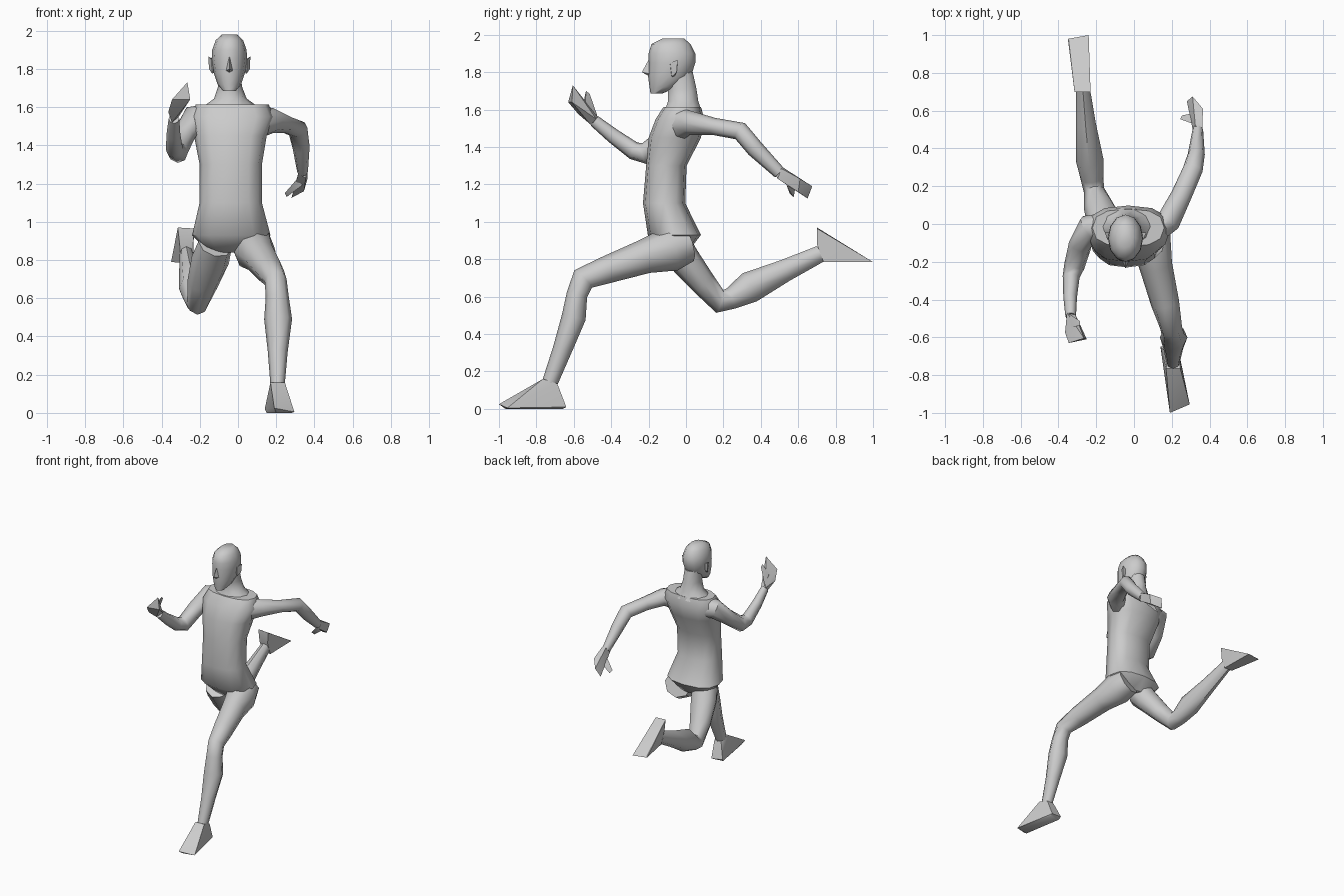
import bpy, bmesh, math
from mathutils import Vector


def finish(bm, name, angle=50):
    bmesh.ops.recalc_face_normals(bm, faces=bm.faces)
    me = bpy.data.meshes.new(name)
    bm.to_mesh(me)
    bm.free()
    ob = bpy.data.objects.new(name, me)
    bpy.context.collection.objects.link(ob)
    bpy.ops.object.select_all(action='DESELECT')
    ob.select_set(True)
    bpy.context.view_layer.objects.active = ob
    bpy.ops.object.shade_smooth_by_angle(angle=math.radians(angle))
    return ob


def loft(name, rings, sides=8, level=False, power=1.0):
    """Rings are (x, y, z, half width, half depth); level keeps them horizontal."""
    bm = bmesh.new()
    pts = [Vector(r[:3]) for r in rings]
    loops = []
    for i, (c, r) in enumerate(zip(pts, rings)):
        if level:
            u, v = Vector((1, 0, 0)), Vector((0, 1, 0))
        else:
            t = Vector()
            if i > 0:
                t += (c - pts[i - 1]).normalized()
            if i < len(pts) - 1:
                t += (pts[i + 1] - c).normalized()
            t.normalize()
            u = Vector((1, 0, 0))
            u = (u - t * u.dot(t)).normalized()
            v = t.cross(u)
        loop = []
        for k in range(sides):
            a = 2 * math.pi * k / sides
            ca, sa = math.cos(a), math.sin(a)
            ca = math.copysign(abs(ca) ** power, ca)
            sa = math.copysign(abs(sa) ** power, sa)
            loop.append(bm.verts.new(c + u * r[3] * ca + v * r[4] * sa))
        loops.append(loop)
    for a, b in zip(loops, loops[1:]):
        for k in range(sides):
            j = (k + 1) % sides
            bm.faces.new((a[k], a[j], b[j], b[k]))
    bm.faces.new(loops[0][::-1])
    bm.faces.new(loops[-1])
    return finish(bm, name)


def hull(name, points, angle=30):
    bm = bmesh.new()
    for p in points:
        bm.verts.new(p)
    bmesh.ops.convex_hull(bm, input=bm.verts)
    return finish(bm, name, angle)


# Torso with shoulders and neck
loft("torso", [
    (-.04, -.05, .84, .11, .06), (-.035, -.062, .93, .205, .142),
    (-.038, -.117, 1.10, .163, .113), (-.038, -.105, 1.30, .163, .108),
    (-.04, -.06, 1.45, .19, .14), (-.03, -.032, 1.55, .22, .13),
    (-.03, -.02, 1.615, .19, .10)], 12, True, .8)
loft("neck", [
    (-.038, -.015, 1.59, .16, .105), (-.04, -.015, 1.645, .085, .085),
    (-.042, -.02, 1.71, .062, .08), (-.045, -.04, 1.80, .062, .08)], 10, True)

# Head, nose and ears
HX = -.045
loft("head", [
    (HX, -.16, 1.685, .033, .03), (HX, -.12, 1.72, .062, .075),
    (HX, -.088, 1.78, .082, .115), (HX, -.075, 1.85, .093, .125),
    (HX, -.075, 1.90, .09, .125), (HX, -.08, 1.95, .072, .105),
    (HX, -.068, 1.98, .04, .058)], 12, True)
hull("nose", [(HX, -.198, 1.87), (HX - .02, -.19, 1.79), (HX + .02, -.19, 1.79),
              (HX, -.236, 1.80), (HX, -.19, 1.775)])
for s, side in ((-1, "right"), (1, "left")):
    hull(side + "_ear", [(HX + s * dx, y, z) for dx, y, z in (
        (.08, -.085, 1.84), (.08, -.06, 1.78), (.085, -.08, 1.80),
        (.095, -.085, 1.85), (.11, -.045, 1.865), (.107, -.05, 1.80),
        (.09, -.075, 1.775), (.085, -.045, 1.85))])

# Forward leg
loft("forward_leg", [
    (.06, .01, .885, .10, .10), (.085, -.08, .855, .11, .12),
    (.115, -.22, .815, .088, .092), (.165, -.42, .745, .075, .074),
    (.197, -.55, .695, .058, .066), (.205, -.583, .61, .06, .056),
    (.21, -.60, .49, .073, .065), (.208, -.66, .32, .052, .052),
    (.207, -.728, .14, .037, .042)])
hull("forward_foot", [
    (.17, -.765, .16), (.245, -.765, .16), (.18, -.688, .135), (.237, -.688, .135),
    (.14, -.65, .02), (.23, -.64, .01), (.15, -.67, 0), (.225, -.66, 0),
    (.19, -1.0, .025), (.295, -.955, .005), (.20, -.965, 0), (.28, -.94, 0)])

# Trailing leg
loft("trailing_leg", [
    (-.12, -.07, .88, .09, .10), (-.145, -.01, .80, .10, .085),
    (-.185, .09, .675, .082, .069), (-.212, .18, .575, .055, .064),
    (-.222, .24, .59, .06, .058), (-.235, .34, .65, .073, .084),
    (-.255, .53, .74, .053, .06), (-.27, .72, .83, .036, .045)])
hull("trailing_foot", [
    (-.315, .70, .97), (-.23, .70, .965), (-.35, .98, .79), (-.24, 1.0, .785),
    (-.345, .97, .80), (-.30, .735, .785), (-.235, .735, .785),
    (-.305, .70, .88), (-.235, .70, .88)])

# Arm swung back, with hand
loft("back_arm", [
    (.10, -.04, 1.52, .07, .09), (.185, .02, 1.53, .065, .065),
    (.25, .15, 1.51, .055, .046), (.312, .29, 1.485, .053, .05),
    (.33, .37, 1.39, .045, .047), (.338, .50, 1.262, .028, .034)])
hull("back_hand", [
    (.315, .48, 1.25), (.362, .51, 1.285), (.355, .49, 1.23), (.325, .52, 1.29),
    (.365, .61, 1.23), (.345, .60, 1.16), (.31, .675, 1.19), (.28, .65, 1.125),
    (.325, .57, 1.19)])
hull("back_thumb", [
    (.34, .52, 1.26), (.335, .54, 1.19), (.33, .59, 1.21), (.245, .555, 1.15),
    (.255, .575, 1.13)])

# Arm swung forward, with hand
loft("front_arm", [
    (-.15, .0, 1.54, .06, .08), (-.235, -.02, 1.535, .075, .07),
    (-.285, -.11, 1.45, .062, .055), (-.315, -.22, 1.365, .055, .058),
    (-.333, -.28, 1.38, .045, .048), (-.338, -.39, 1.46, .036, .04),
    (-.335, -.49, 1.54, .028, .032)])
hull("front_hand", [
    (-.355, -.47, 1.56), (-.31, -.48, 1.55), (-.345, -.51, 1.52), (-.365, -.575, 1.575),
    (-.345, -.63, 1.64), (-.265, -.605, 1.73), (-.25, -.61, 1.64), (-.30, -.56, 1.655)])
hull("front_thumb", [
    (-.345, -.475, 1.57), (-.335, -.54, 1.56), (-.33, -.55, 1.63),
    (-.285, -.535, 1.70), (-.285, -.515, 1.685)])
